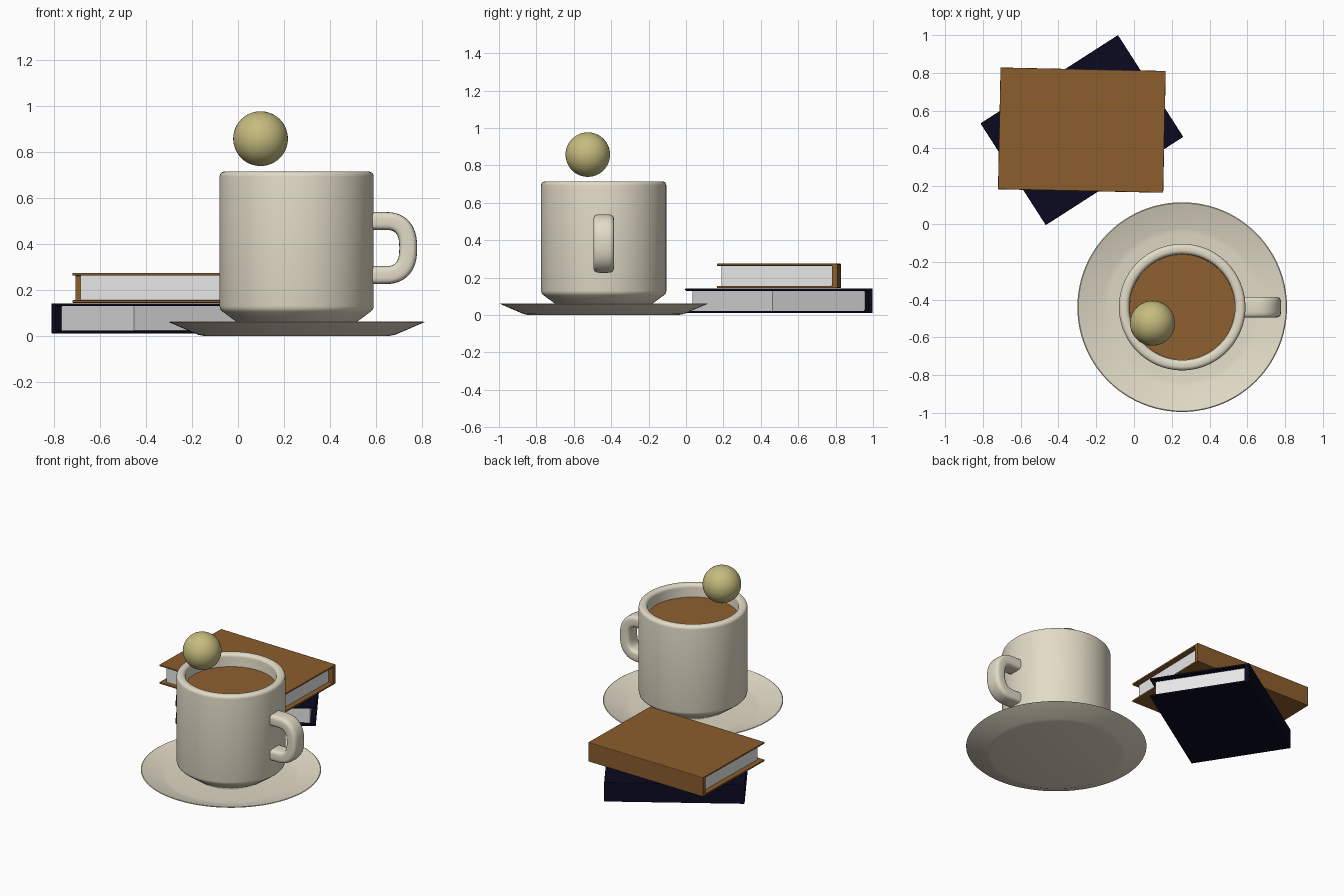
import bpy, bmesh, math
from mathutils import Matrix, Vector

if "Cube" in bpy.data.objects:
    bpy.data.objects.remove(bpy.data.objects["Cube"])


def material(name, rgb):
    m = bpy.data.materials.new(name)
    m.diffuse_color = (*rgb, 1)
    m.use_nodes = True
    m.node_tree.nodes["Principled BSDF"].inputs["Base Color"].default_value = m.diffuse_color
    return m


CREAM = material("cream_ceramic", (0.76, 0.71, 0.57))
COFFEE = material("coffee_brown", (0.27, 0.115, 0.028))
KHAKI = material("khaki", (0.56, 0.50, 0.21))
LEATHER = material("brown_cover", (0.26, 0.11, 0.025))
NAVY = material("navy_cover", (0.003, 0.003, 0.014))
PAPER = material("paper", (0.8, 0.8, 0.8))

CUP = Vector((0.255, -0.44, 0))


def finish(bm, name, mat, matrix, angle=None):
    bmesh.ops.recalc_face_normals(bm, faces=bm.faces)
    mesh = bpy.data.meshes.new(name)
    bm.to_mesh(mesh)
    bm.free()
    mesh.materials.append(mat)
    ob = bpy.data.objects.new(name, mesh)
    bpy.context.collection.objects.link(ob)
    ob.matrix_world = matrix
    if angle:
        bpy.ops.object.select_all(action='DESELECT')
        bpy.context.view_layer.objects.active = ob
        ob.select_set(True)
        bpy.ops.object.shade_smooth_by_angle(angle=math.radians(angle))
    return ob


def lathe(name, profile, mat, angle=30, steps=96):
    """Spin a radius/height profile around the cup axis."""
    bm = bmesh.new()
    verts = [bm.verts.new((r, 0, z)) for r, z in profile]
    edges = [bm.edges.new(p) for p in zip(verts, verts[1:])]
    bmesh.ops.spin(bm, geom=verts + edges, axis=(0, 0, 1), cent=(0, 0, 0),
                   angle=math.tau, steps=steps)
    bmesh.ops.remove_doubles(bm, verts=bm.verts, dist=1e-5)
    return finish(bm, name, mat, Matrix.Translation(CUP), angle)


def arc(cr, cz, rad, a0, a1, n=5):
    angles = [math.radians(a0 + (a1 - a0) * i / n) for i in range(n + 1)]
    return [(cr + rad * math.cos(a), cz + rad * math.sin(a)) for a in angles]


def superellipse(a, b, power, t):
    c, s = math.cos(t), math.sin(t)
    return (a * math.copysign(abs(c) ** (2 / power), c),
            b * math.copysign(abs(s) ** (2 / power), s))


# Saucer, shallow dish with a thin rim
lathe("saucer", [(0, 0), (0.40, 0), (0.43, 0.006), (0.555, 0.06), (0.55, 0.063),
                 (0.42, 0.022), (0.39, 0.018), (0, 0.018)], CREAM, 40)

# Mug body with tapered foot, rounded rim and hollow inside
lathe("mug_body", [(0, 0.02), (0.205, 0.02), (0.322, 0.106), (0.332, 0.116), (0.335, 0.13)]
      + arc(0.313, 0.693, 0.022, 0, 90)
      + arc(0.302, 0.693, 0.022, 90, 180)
      + [(0.28, 0.14), (0.25, 0.09), (0, 0.09)], CREAM, 40)

# Coffee surface
lathe("coffee", [(0, 0.60), (0.279, 0.60), (0.279, 0.63), (0, 0.63)], COFFEE)


# Mug handle, rounded section swept along a D-shaped path
def mug_handle():
    path = [Vector((0.31, 0, 0.50)), Vector((0.35, 0, 0.50))]
    for i in range(25):
        x, z = superellipse(0.10, 0.1175, 2.5, math.pi / 2 - math.pi * i / 24)
        path.append(Vector((0.385 + x, 0, 0.3825 + z)))
    path += [Vector((0.35, 0, 0.265)), Vector((0.31, 0, 0.265))]
    section = [superellipse(0.039, 0.055, 4, math.tau * (i + 0.5) / 24) for i in range(24)]
    bm = bmesh.new()
    rings = []
    for i, p in enumerate(path):
        d = (path[min(i + 1, len(path) - 1)] - path[max(i - 1, 0)]).normalized()
        normal = Vector((-d.z, 0, d.x))
        rings.append([bm.verts.new(p + normal * u + Vector((0, v, 0))) for u, v in section])
    for a, b in zip(rings, rings[1:]):
        for j in range(24):
            k = (j + 1) % 24
            bm.faces.new((a[j], a[k], b[k], b[j]))
    bm.faces.new(rings[0])
    bm.faces.new(rings[-1])
    finish(bm, "mug_handle", CREAM, Matrix.Translation(CUP), 60)


mug_handle()

# Ball floating over the rim
ball = bmesh.new()
bmesh.ops.create_uvsphere(ball, u_segments=48, v_segments=24, radius=0.119)
finish(ball, "ball", KHAKI, Matrix.Translation((0.098, -0.525, 0.858)), 60)


# Book: C-shaped cover with its spine on local +y, and an inset page block
def book(name, mat, size, z0, z1, turn):
    w, d = size[0] / 2, size[1] / 2
    h, t, spine = z1 - z0, 0.012, 0.03
    place = Matrix.Translation((-0.276, 0.497, z0)) @ Matrix.Rotation(math.radians(turn), 4, 'Z')
    bm = bmesh.new()
    outline = [(-d, 0), (d, 0), (d, h), (-d, h),
               (-d, h - t), (d - spine, h - t), (d - spine, t), (-d, t)]
    face = bm.faces.new([bm.verts.new((-w, y, z)) for y, z in outline])
    ext = bmesh.ops.extrude_face_region(bm, geom=[face])
    bmesh.ops.translate(bm, vec=(2 * w, 0, 0),
                        verts=[v for v in ext["geom"] if isinstance(v, bmesh.types.BMVert)])
    cover = finish(bm, name + "_cover", mat, place)
    bevel = cover.modifiers.new("soft_edges", 'BEVEL')
    bevel.width = 0.004
    bevel.segments = 2

    bm = bmesh.new()
    bmesh.ops.create_cube(bm, size=1)
    y0, y1 = -d + 0.025, d - spine + 0.004
    bmesh.ops.scale(bm, vec=(2 * w - 0.07, y1 - y0, h - 2 * t + 0.002), verts=bm.verts)
    bmesh.ops.translate(bm, vec=(0, (y0 + y1) / 2, h / 2), verts=bm.verts)
    finish(bm, name + "_pages", PAPER, place)


book("lower_book", NAVY, (0.865, 0.64), 0.011, 0.142, 32.7)
book("upper_book", LEATHER, (0.875, 0.645), 0.144, 0.275, -1.2)
